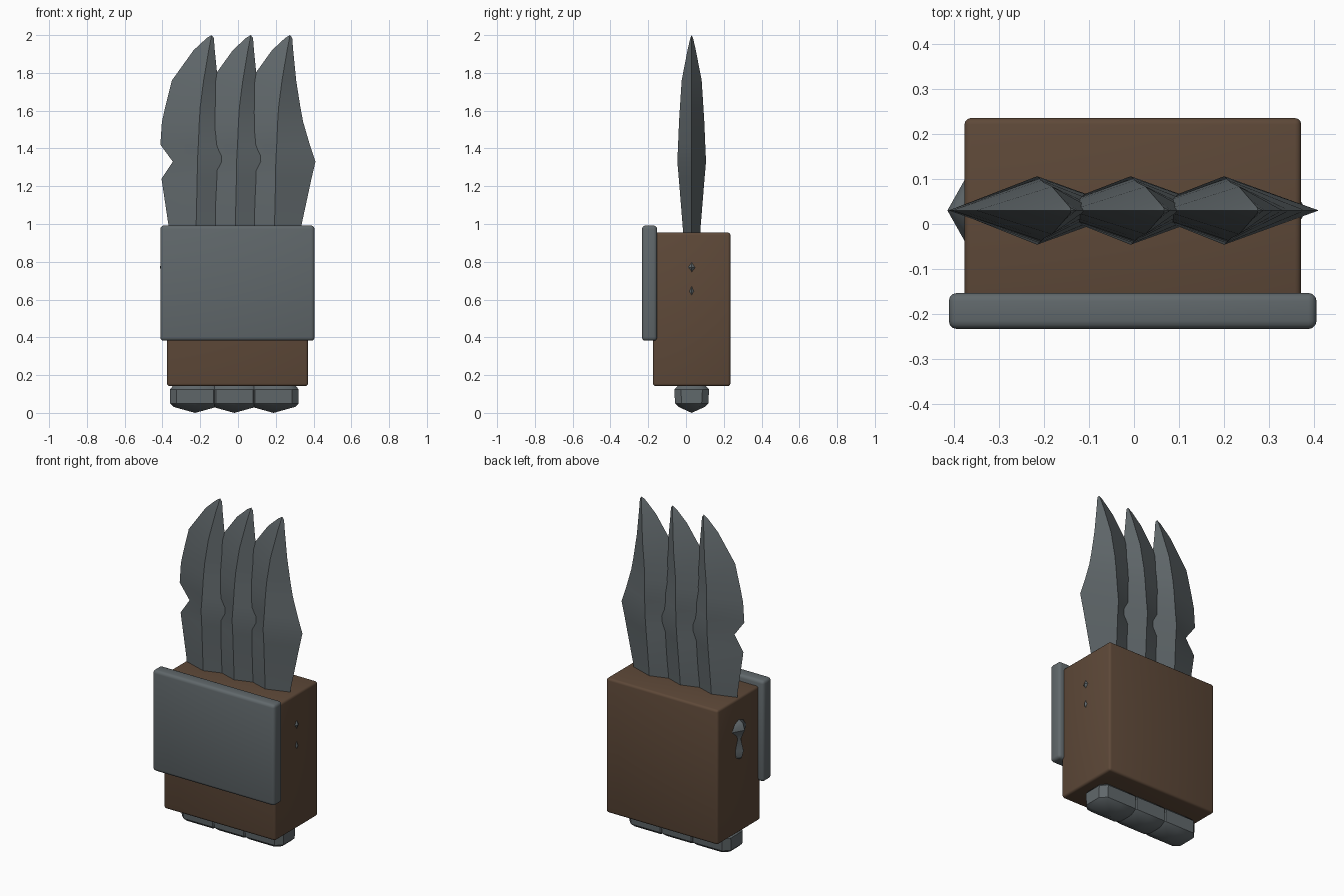
import bpy, bmesh, math

if "Cube" in bpy.data.objects:
    bpy.data.objects.remove(bpy.data.objects["Cube"])

def material(name, rgb):
    m = bpy.data.materials.new(name)
    m.diffuse_color = (*rgb, 1)
    m.use_nodes = True
    m.node_tree.nodes["Principled BSDF"].inputs["Base Color"].default_value = m.diffuse_color
    return m

STEEL = material("dark steel", (0.118, 0.138, 0.147))
LEATHER = material("brown leather", (0.112, 0.066, 0.040))
YC = 0.03                       # depth of the knife plane
KNIFE_STEP = 0.2075

def finish(obj, mat, angle=30):
    obj.data.materials.append(mat)
    bpy.ops.object.select_all(action='DESELECT')
    obj.select_set(True)
    bpy.context.view_layer.objects.active = obj
    bpy.ops.object.shade_smooth_by_angle(angle=math.radians(angle))

def box(name, lo, hi, mat, bevel):
    bpy.ops.mesh.primitive_cube_add(size=1, location=[(a + b) / 2 for a, b in zip(lo, hi)])
    o = bpy.context.object
    o.name = name
    o.scale = [b - a for a, b in zip(lo, hi)]
    bpy.ops.object.transform_apply(location=False, rotation=False, scale=True)
    m = o.modifiers.new("rounded edges", 'BEVEL')
    m.width, m.segments = bevel, 3
    bpy.ops.object.modifier_apply(modifier=m.name)
    finish(o, mat, 40)

def loft(name, rings, mat, dx, angle=30):
    """Skin a stack of equal-sized rings of points."""
    bm = bmesh.new()
    vr = [[bm.verts.new((x + dx, y + YC, z)) for x, y, z in r] for r in rings]
    for a, b in zip(vr, vr[1:]):
        n = len(a)
        for i in range(n):
            bm.faces.new((a[i], a[(i + 1) % n], b[(i + 1) % n], b[i]))
    bm.faces.new(vr[0][::-1])
    bm.faces.new(vr[-1])
    bmesh.ops.remove_doubles(bm, verts=bm.verts, dist=0.0005)
    bmesh.ops.recalc_face_normals(bm, faces=bm.faces)
    me = bpy.data.meshes.new(name)
    bm.to_mesh(me)
    bm.free()
    o = bpy.data.objects.new(name, me)
    bpy.context.collection.objects.link(o)
    finish(o, mat, angle)

def diamond(z, left, right, ridge, t):
    return [(left, 0, z), (ridge, -t, z), (right, 0, z), (ridge, t, z)]

def blunt(z, left, right, t, nose):
    l, r = left + nose, right - nose
    m = (left + right) / 2
    return [(left, 0, z), (l, -t * .75, z), (m, -t, z), (r, -t * .75, z),
            (right, 0, z), (r, t * .75, z), (m, t, z), (l, t * .75, z)]

def slab(z, hw, ht, c):
    # chamfered rectangle around the handle axis
    x0 = -0.227
    return [(x0 + sx * x, sy * y, z) for sx, sy, x, y in (
        (-1, -1, hw, ht - c), (-1, -1, hw - c, ht), (1, -1, 0, ht), (1, -1, hw - c, ht),
        (1, -1, hw, ht - c), (1, 1, hw, ht - c), (1, 1, hw - c, ht), (1, 1, 0, ht),
        (-1, 1, hw - c, ht), (-1, 1, hw, ht - c))]

# z, back edge, front edge, ridge, half thickness
BLADE = [(0.80, -.355, -.105, -.227, .040), (0.98, -.366, -.082, -.222, .047),
         (1.24, -.405, -.026, -.216, .068), (1.33, -.345, -.005, -.215, .076),
         (1.42, -.411, -.035, -.210, .072), (1.54, -.403, -.070, -.205, .067),
         (1.62, -.385, -.085, -.200, .062), (1.76, -.350, -.107, -.182, .053),
         (1.92, -.235, -.123, -.155, .022), (1.985, -.165, -.128, -.142, .007),
         (2.00, -.1401, -.140, -.140, .0001)]
# z, left, right, half thickness
GUARD = [(0.57, -.355, -.09, .05), (0.60, -.395, -.055, .07), (0.645, -.406, -.034, .06),
         (0.71, -.388, -.06, .055), (0.77, -.414, -.033, .09), (0.81, -.402, -.05, .08),
         (0.84, -.355, -.09, .05)]
# z, half width, half thickness, chamfer
POMMEL = [(0.00, .0001, .0001, .00005), (0.032, .115, .070, .03), (0.05, .133, .088, .035),
          (0.125, .133, .092, .035), (0.142, .118, .075, .03)]

# three identical knives side by side
for i, side in enumerate(("left", "middle", "right")):
    dx = i * KNIFE_STEP
    loft(side + "_blade", [diamond(*r) for r in BLADE], STEEL, dx)
    loft(side + "_guard", [blunt(*r, .038) for r in GUARD], STEEL, dx, 40)
    loft(side + "_handle", [slab(z, .09, .06, .025) for z in (0.13, 0.60)], LEATHER, dx)
    loft(side + "_pommel", [slab(*r) for r in POMMEL], STEEL, dx, 35)

# sheath block and its front plate
box("sheath", (-.376, -.175, .142), (.371, .235, .955), LEATHER, .014)
box("front_plate", (-.411, -.233, .382), (.405, -.153, .992), STEEL, .018)
